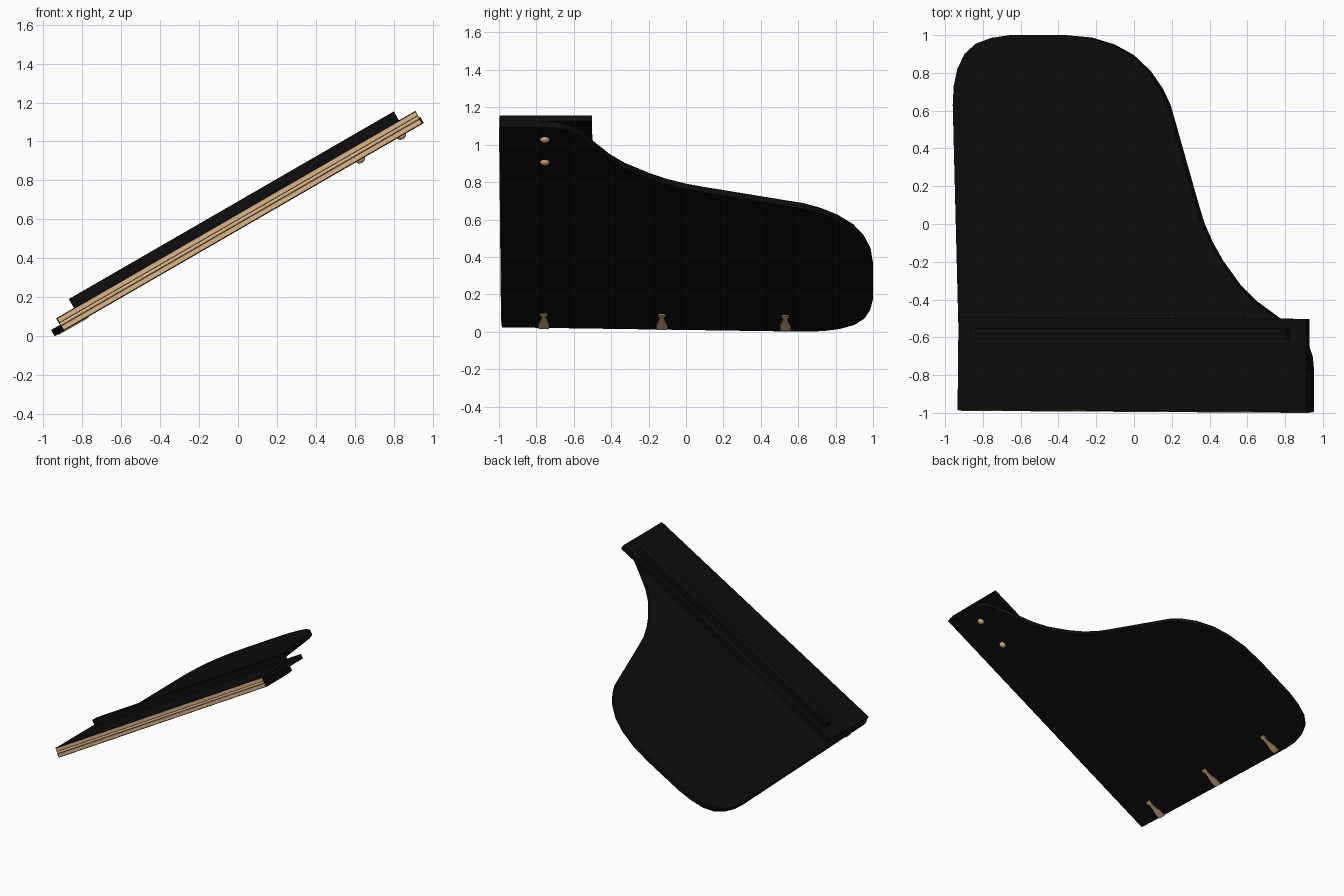
import bpy, bmesh, math
from mathutils import Vector, Matrix

if "Cube" in bpy.data.objects:
    bpy.data.objects.remove(bpy.data.objects["Cube"])

TILT = math.radians(30)
LEFT = -0.941          # x where the lid underside meets the ground
T = 0.038              # thickness of one leaf


def P(x, y, v):
    """Point on the tilted underside plane at plan position x, y, raised by v along its normal."""
    return Vector((x - v * math.sin(TILT), y, (x - LEFT) * math.tan(TILT) + v * math.cos(TILT)))


def front(x):
    """The front edge runs very slightly askew."""
    return -0.990 - 0.006 * x


def material(name, col):
    m = bpy.data.materials.new(name)
    m.diffuse_color = (*col, 1)
    m.use_nodes = True
    m.node_tree.nodes["Principled BSDF"].inputs["Base Color"].default_value = m.diffuse_color
    return m


black = material("black lacquer", (0.004, 0.004, 0.004))
brass = material("brass", (0.73, 0.479, 0.242))


def finish(name, bm, mat, bevel=0):
    bmesh.ops.recalc_face_normals(bm, faces=bm.faces)
    me = bpy.data.meshes.new(name)
    bm.to_mesh(me)
    bm.free()
    me.materials.append(mat)
    ob = bpy.data.objects.new(name, me)
    bpy.context.collection.objects.link(ob)
    if bevel:
        b = ob.modifiers.new("bevel", 'BEVEL')
        b.width, b.segments, b.limit_method = bevel, 2, 'ANGLE'
        b.angle_limit = math.radians(50)
    bpy.ops.object.select_all(action='DESELECT')
    ob.select_set(True)
    bpy.context.view_layer.objects.active = ob
    bpy.ops.object.shade_smooth_by_angle(angle=math.radians(35))
    return ob


def slab(name, outline, v0, v1, mat, bevel=0):
    """Extrude a plan outline between two heights above the tilted plane."""
    bm = bmesh.new()
    lo = [bm.verts.new(P(x, y, v0)) for x, y in outline]
    hi = [bm.verts.new(P(x, y, v1)) for x, y in outline]
    bm.faces.new(lo[::-1])
    bm.faces.new(hi)
    n = len(lo)
    for i in range(n):
        j = (i + 1) % n
        bm.faces.new((lo[i], lo[j], hi[j], hi[i]))
    return finish(name, bm, mat, bevel)


# Main lid with the curved wing outline
lid = [(-0.901, front(-0.9)), (0.955, front(0.955)), (0.955, -0.78), (0.947, -0.70),
       (0.925, -0.635), (0.87, -0.565), (0.77, -0.495), (0.647, -0.405), (0.568, -0.326),
       (0.474, -0.195), (0.42, -0.10), (0.374, 0.005), (0.345, 0.10), (0.195, 0.63),
       (0.155, 0.715), (0.09, 0.81), (0.0, 0.895), (-0.10, 0.95), (-0.22, 0.987),
       (-0.36, 1.0), (-0.64, 1.0), (-0.74, 0.985), (-0.82, 0.955), (-0.88, 0.90),
       (-0.918, 0.82), (-0.937, 0.73), (-0.942, 0.63)]
slab("main_lid", lid, 0, T - 0.001, black, 0.002)

# Front flap folded back on top of the lid
flap = [(-0.897, front(-0.9)), (0.949, front(0.949)), (0.949, -0.502), (-0.892, -0.494)]
slab("folded_flap", flap, T + 0.001, 2 * T, black, 0.002)

# Raised rail along the flap
slab("flap_rail", [(-0.805, -0.61), (0.865, -0.61), (0.865, -0.55), (-0.805, -0.55)],
     2 * T - 0.002, 0.129, black, 0.002)

# Long brass hinge on the front edge: two leaves and a barrel
XL, XR = -0.893, 0.947
for name, v0, v1 in (("lower_hinge_leaf", 0.004, T - 0.010), ("upper_hinge_leaf", T + 0.010, 0.072)):
    slab(name, [(XL, front(XL) - 0.003), (XR, front(XR) - 0.003),
                (XR, front(XR) + 0.004), (XL, front(XL) + 0.004)], v0, v1, brass, 0.002)
bm = bmesh.new()
a, b = P(XL, front(XL) + 0.006, T), P(XR, front(XR) + 0.006, T)
rot = (b - a).to_track_quat('Z', 'Y').to_matrix().to_4x4()
bmesh.ops.create_cone(bm, cap_ends=True, segments=24, radius1=0.0105, radius2=0.0105,
                      depth=(b - a).length, matrix=Matrix.Translation((a + b) / 2) @ rot)
finish("hinge_barrel", bm, brass)

# Three small side hinges under the left edge
half = [(0.0, 0.028), (0.045, 0.028), (0.075, 0.017), (0.10, 0.012), (0.115, 0.013),
        (0.122, 0.020), (0.134, 0.020), (0.140, 0.014)]
for i, y in enumerate((-0.76, -0.13, 0.53)):
    x0 = LEFT + 0.014 + (0.63 - y) * 0.012
    pts = [(x0 + x, y - w) for x, w in half] + [(x0 + x, y + w) for x, w in half[::-1]]
    slab(f"side_hinge_{i + 1}", pts, -0.005, 0.003, brass, 0.001)

# Two round buttons under the right end
for i, x in enumerate((0.63, 0.84)):
    bm = bmesh.new()
    bmesh.ops.create_uvsphere(bm, u_segments=24, v_segments=12, radius=1)
    bm.transform(Matrix.Translation(P(x, -0.755, 0)) @ Matrix.Rotation(-TILT, 4, 'Y')
                 @ Matrix.Diagonal((0.025, 0.026, 0.018, 1)))
    finish(f"underside_button_{i + 1}", bm, brass)
